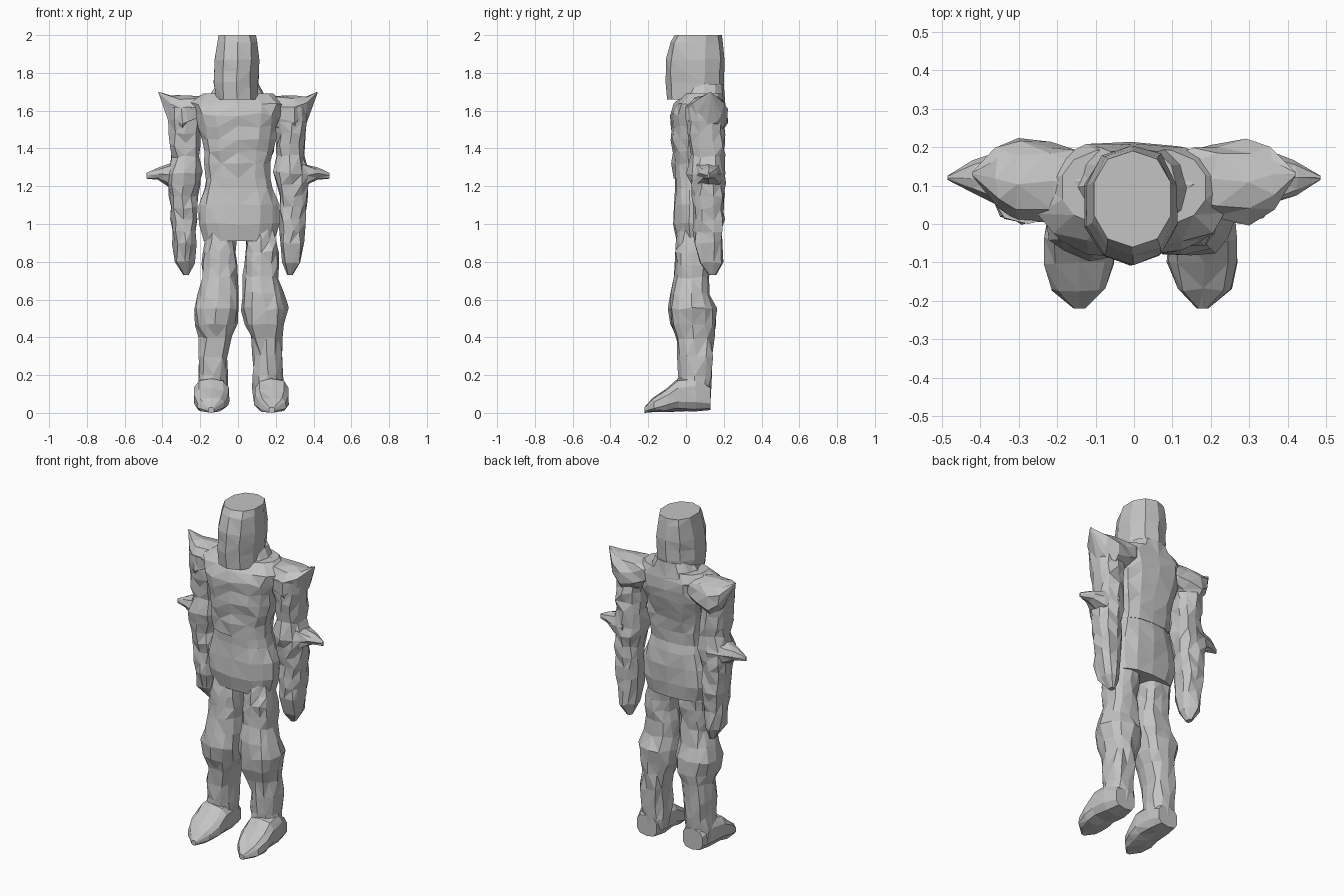
import bpy
import bmesh
import math
import random

random.seed(7)

default_cube = bpy.data.objects.get("Cube")
if default_cube:
    bpy.data.objects.remove(default_cube, do_unlink=True)

# Single stone grey material
GREY = (0.55, 0.55, 0.55, 1)
stone = bpy.data.materials.new("stone_grey")
stone.use_nodes = True
stone.diffuse_color = GREY
stone.node_tree.nodes["Principled BSDF"].inputs["Base Color"].default_value = GREY


def refine(sections, step):
    """Insert evenly spaced sections between the given ones."""
    result = [sections[0]]
    for first, second in zip(sections, sections[1:]):
        count = max(1, round(abs(second[0] - first[0]) / step))
        for k in range(1, count + 1):
            t = k / count
            result.append([a + (b - a) * t for a, b in zip(first, second)])
    return result


def place(axis, along, u, v):
    """Turn section coordinates into x, y, z for the loft axis."""
    if axis == "z":
        return [u, v, along]
    if axis == "x":
        return [along, u, v]
    return [u, along, v]


def loft(name, sections, axis="z", sides=12, boxy=0.8, rough=0.009,
         step=0.07, mirror=1, shift=0):
    """Faceted loft. Each section is: position, low u, high u, low v, high v."""
    bm = bmesh.new()
    rings = []
    rows = refine(sections, step)
    for index, (along, u_low, u_high, v_low, v_high) in enumerate(rows):
        is_end = index in (0, len(rows) - 1)
        ring = []
        for k in range(sides):
            angle = math.tau * k / sides - math.pi / 2
            c, s = math.cos(angle), math.sin(angle)
            c = math.copysign(abs(c) ** boxy, c)
            s = math.copysign(abs(s) ** boxy, s)
            u = (u_low + u_high + c * (u_high - u_low)) / 2
            v = (v_low + v_high + s * (v_high - v_low)) / 2
            point = place(axis, along, u, v)
            if not is_end:
                point = [p + random.uniform(-rough, rough) for p in point]
            x, y, z = point
            ring.append(bm.verts.new((mirror * x + shift, y, max(z, 0))))
        rings.append(ring)
    for lower, upper in zip(rings, rings[1:]):
        for k in range(sides):
            n = (k + 1) % sides
            bm.faces.new((lower[k], lower[n], upper[n], upper[k]))
    bm.faces.new(rings[0])
    bm.faces.new(rings[-1])
    quads = [f for f in bm.faces if len(f.verts) == 4]
    bmesh.ops.triangulate(bm, faces=quads)
    bmesh.ops.recalc_face_normals(bm, faces=bm.faces)
    mesh = bpy.data.meshes.new(name)
    bm.to_mesh(mesh)
    bm.free()
    mesh.materials.append(stone)
    obj = bpy.data.objects.new(name, mesh)
    bpy.context.collection.objects.link(obj)
    return obj


# Flat topped helmet
loft("helmet", [
    (1.66, -.12, .11, -.1, .19),
    (1.75, -.13, .115, -.105, .2),
    (1.87, -.125, .115, -.105, .205),
    (1.96, -.115, .108, -.085, .2),
    (2, -.108, .1, -.06, .19),
], sides=10, boxy=0.9, rough=0.005)

# Hood and collar running down the back of the neck
loft("collar", [
    (1.56, -.2, .2, .0, .2),
    (1.65, -.17, .17, -.02, .21),
    (1.74, -.11, .11, .0, .2),
], boxy=0.9)

# Breastplate, waist and hip armour
loft("torso", [
    (1.24, -.175, .175, -.065, .16),
    (1.32, -.18, .17, -.07, .165),
    (1.45, -.2, .2, -.08, .19),
    (1.58, -.225, .225, -.085, .21),
    (1.64, -.25, .25, -.06, .21),
    (1.69, -.19, .19, -.01, .2),
], sides=14)
loft("hip_armour", [
    (.91, -.185, .195, -.05, .16),
    (1, -.215, .225, -.065, .175),
    (1.1, -.21, .22, -.065, .175),
    (1.19, -.18, .19, -.06, .165),
    (1.27, -.165, .17, -.06, .15),
], sides=14, rough=0.006)

for side, sign in (("left", 1), ("right", -1)):
    # Arm from shoulder to fingertips
    loft(side + "_arm", [
        (.73, .26, .29, .12, .16),
        (.8, .235, .335, .07, .19),
        (.9, .22, .345, .04, .19),
        (1.02, .22, .355, .04, .2),
        (1.15, .215, .37, .03, .2),
        (1.27, .19, .375, .01, .21),
        (1.36, .2, .35, .03, .2),
        (1.48, .2, .365, .01, .2),
        (1.62, .18, .37, .0, .2),
    ], sides=10, mirror=sign)

    # Pointed shoulder plate
    loft(side + "_shoulder_plate", [
        (.1, .04, .18, 1.58, 1.69),
        (.21, .01, .21, 1.5, 1.68),
        (.3, .0, .22, 1.47, 1.68),
        (.36, .04, .2, 1.53, 1.68),
        (.42, .125, .135, 1.69, 1.7),
    ], axis="x", sides=10, mirror=sign)

    # Elbow spike
    loft(side + "_elbow_spike", [
        (.28, .02, .21, 1.17, 1.37),
        (.36, .05, .19, 1.2, 1.32),
        (.42, .08, .16, 1.23, 1.3),
        (.485, .115, .125, 1.24, 1.27),
    ], axis="x", sides=8, rough=0.006, mirror=sign)

    # Leg: thigh, knee guard and greave
    loft(side + "_leg", [
        (.06, .07, .23, -.03, .13),
        (.2, .065, .225, -.04, .135),
        (.3, .065, .225, -.04, .145),
        (.4, .05, .215, -.055, .15),
        (.47, .02, .235, -.08, .155),
        (.55, .01, .25, -.09, .16),
        (.63, .015, .225, -.08, .13),
        (.72, .015, .205, -.06, .12),
        (.85, .025, .205, -.06, .13),
        (.97, .03, .18, -.04, .13),
    ], mirror=sign, shift=0.013)

    # Armoured boot with a pointed toe
    loft(side + "_boot", [
        (.13, .085, .22, .015, .14),
        (.05, .07, .24, .01, .19),
        (-.04, .065, .25, .01, .18),
        (-.1, .068, .255, .005, .13),
        (-.17, .09, .235, .0, .08),
        (-.22, .145, .175, .0, .03),
    ], axis="y", sides=10, boxy=0.7, rough=0.005, mirror=sign, shift=0.018)
